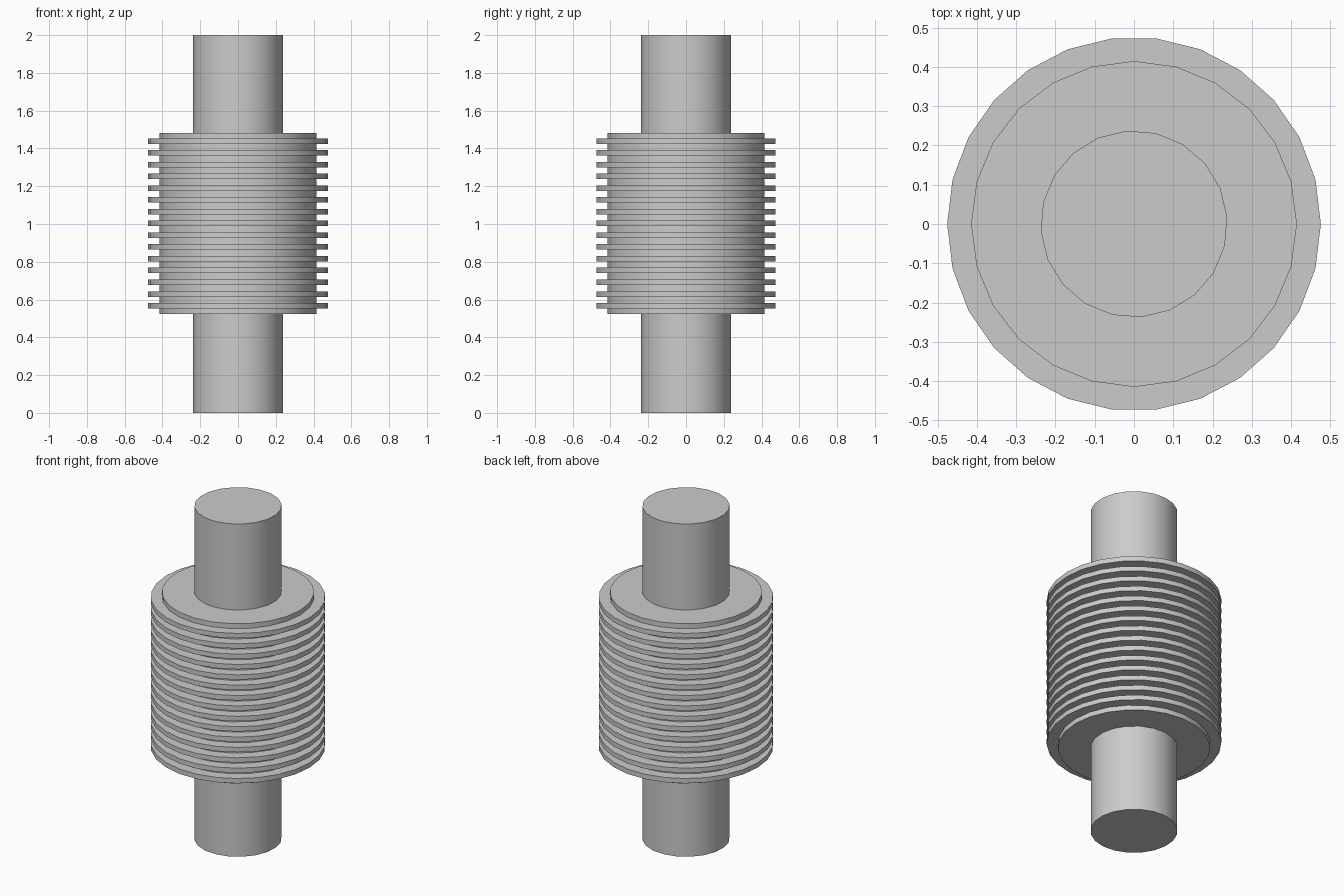
import bpy
import math

if "Cube" in bpy.data.objects:
    bpy.data.objects.remove(bpy.data.objects["Cube"])

# Single plain metal colour
metal = bpy.data.materials.new("grey metal")
metal.use_nodes = True
GREY = (0.6, 0.6, 0.6, 1.0)
metal.diffuse_color = GREY
metal.node_tree.nodes["Principled BSDF"].inputs["Base Color"].default_value = GREY


def cylinder(name, radius, bottom, top, sides, first_angle):
    """Upright cylinder with its first corner at first_angle degrees from +x."""
    bpy.ops.mesh.primitive_cylinder_add(
        vertices=sides, radius=radius, depth=top - bottom,
        location=(0, 0, (bottom + top) / 2),
        rotation=(0, 0, math.radians(first_angle - 90)))
    obj = bpy.context.object
    obj.name = obj.data.name = name
    obj.data.materials.append(metal)
    bpy.ops.object.transform_apply(location=False, rotation=True, scale=True)
    bpy.ops.object.shade_smooth_by_angle(angle=math.radians(30))
    return obj


# Shaft through the whole height, and the thicker core around its middle
cylinder("shaft", 0.238, 0, 2, 20, 4.5)
cylinder("core", 0.415, 0.523, 1.483, 24, 0)

# Evenly stacked cooling fins
FINS, FIRST, STEP, THICK = 15, 0.567, 0.0623, 0.029
for i in range(FINS):
    z = FIRST + i * STEP
    cylinder(f"fin_{i + 1}", 0.476, z - THICK / 2, z + THICK / 2, 26, 0)
